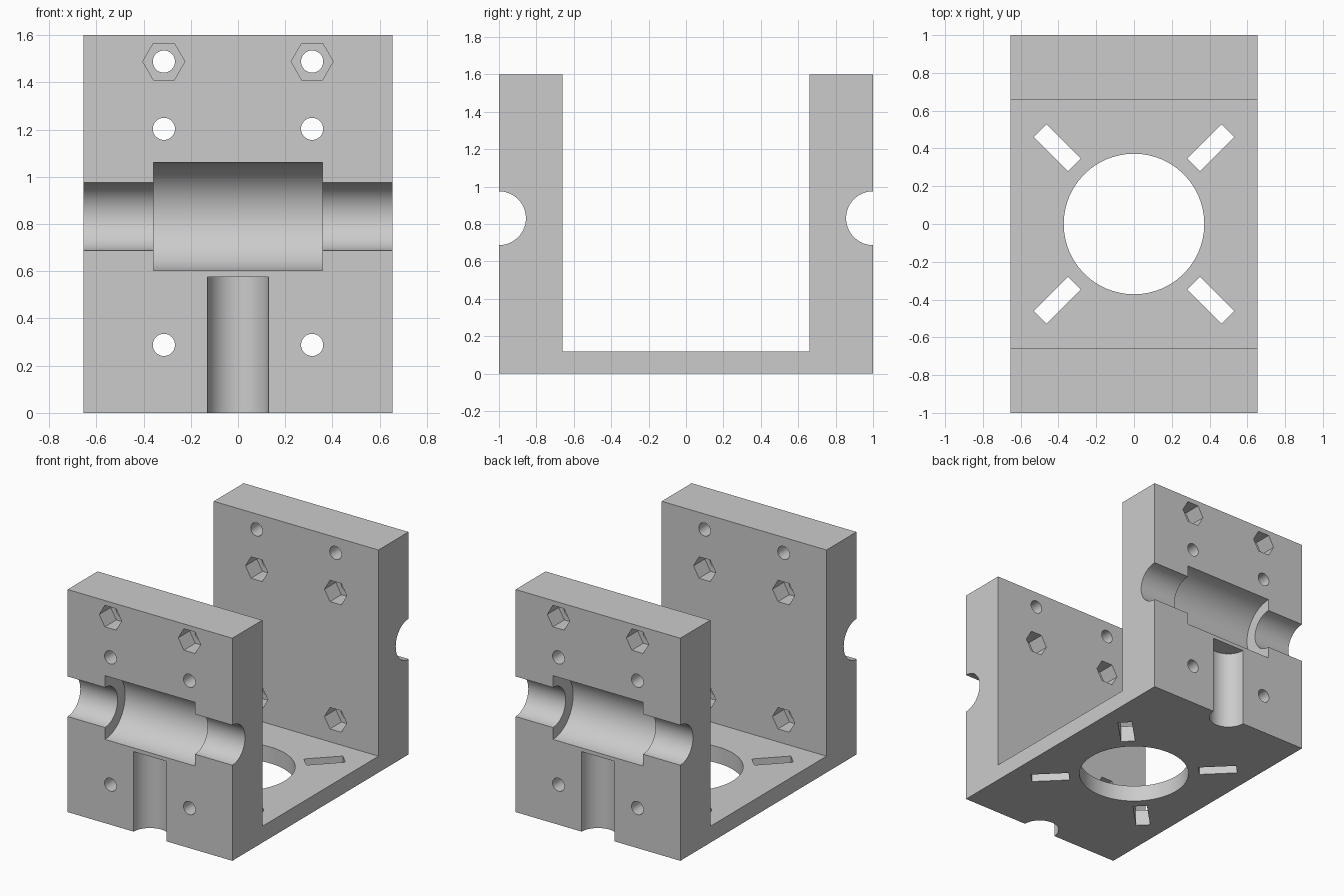
import bpy
import bmesh
from math import radians, pi

cube = bpy.data.objects.get("Cube")
if cube:
    bpy.data.objects.remove(cube, do_unlink=True)

HALF_X, WALL_IN, HEIGHT, FLOOR = 0.655, 0.66, 1.6, 0.118
WALL = 1 - WALL_IN
ALONG_X = (0, pi / 2, 0)
ALONG_Y = (pi / 2, pi / 2, 0)

grey = bpy.data.materials.new("plain grey")
grey.use_nodes = True
grey.diffuse_color = (0.6, 0.6, 0.6, 1)
grey.node_tree.nodes["Principled BSDF"].inputs["Base Color"].default_value = (0.6, 0.6, 0.6, 1)

# U-shaped bracket: side profile extruded along x
profile = [(-1, 0), (1, 0), (1, HEIGHT), (WALL_IN, HEIGHT), (WALL_IN, FLOOR),
           (-WALL_IN, FLOOR), (-WALL_IN, HEIGHT), (-1, HEIGHT)]
bm = bmesh.new()
face = bm.faces.new([bm.verts.new((-HALF_X, y, z)) for y, z in profile])
extruded = bmesh.ops.extrude_face_region(bm, geom=[face])["geom"]
bmesh.ops.translate(bm, vec=(2 * HALF_X, 0, 0),
                    verts=[v for v in extruded if isinstance(v, bmesh.types.BMVert)])
bmesh.ops.recalc_face_normals(bm, faces=bm.faces)
mesh = bpy.data.meshes.new("bracket")
bm.to_mesh(mesh)
bm.free()
bracket = bpy.data.objects.new("bracket", mesh)
bpy.context.collection.objects.link(bracket)
mesh.materials.append(grey)


def subtract(cutter):
    """Cut the given object out of the bracket, then remove it."""
    cutter.hide_render = True
    cutter.data.materials.append(grey)
    mod = bracket.modifiers.new("cut", "BOOLEAN")
    mod.operation = "DIFFERENCE"
    mod.solver = "EXACT"
    mod.object = cutter
    bpy.ops.object.select_all(action="DESELECT")
    bracket.select_set(True)
    bpy.context.view_layer.objects.active = bracket
    bpy.ops.object.modifier_apply(modifier=mod.name)
    bpy.data.objects.remove(cutter, do_unlink=True)


def bore(radius, length, location, rotation=(0, 0, 0), sides=64):
    bpy.ops.mesh.primitive_cylinder_add(vertices=sides, radius=radius, depth=length,
                                        location=location, rotation=rotation)
    subtract(bpy.context.object)


# Round opening and four diagonal slots in the floor
bore(0.372, 0.5, (0, 0, FLOOR / 2), sides=96)
for sx in (-1, 1):
    for sy in (-1, 1):
        bpy.ops.mesh.primitive_cube_add(size=1, location=(sx * 0.406, sy * 0.404, FLOOR / 2),
                                        rotation=(0, 0, radians(45 * sx * sy)))
        slot = bpy.context.object
        slot.scale = (0.258, 0.095, 0.5)
        bpy.context.view_layer.update()
        subtract(slot)

NUT_DEPTH = 0.13
for side in (-1, 1):
    # Rod channel, wider bearing pocket and vertical groove on the outer face
    bore(0.144, 2, (0, side, 0.831), ALONG_X)
    bore(0.229, 0.716, (0, side, 0.831), ALONG_X)
    bore(0.13, 0.775, (0, side, 0.575 - 0.775 / 2))
    # Bolt holes with hexagonal nut pockets: outside at the top, inside below
    for x in (-0.314, 0.314):
        for z, nut_face in ((1.488, 1), (1.203, WALL_IN), (0.288, WALL_IN)):
            bore(0.047, WALL + 0.2, (x, side * (1 - WALL / 2), z), ALONG_Y, 32)
            bore(0.089, 2 * NUT_DEPTH, (x, side * nut_face, z), ALONG_Y, 6)

bpy.ops.object.select_all(action="DESELECT")
bracket.select_set(True)
bpy.context.view_layer.objects.active = bracket
bpy.ops.object.shade_smooth_by_angle(angle=radians(30))
